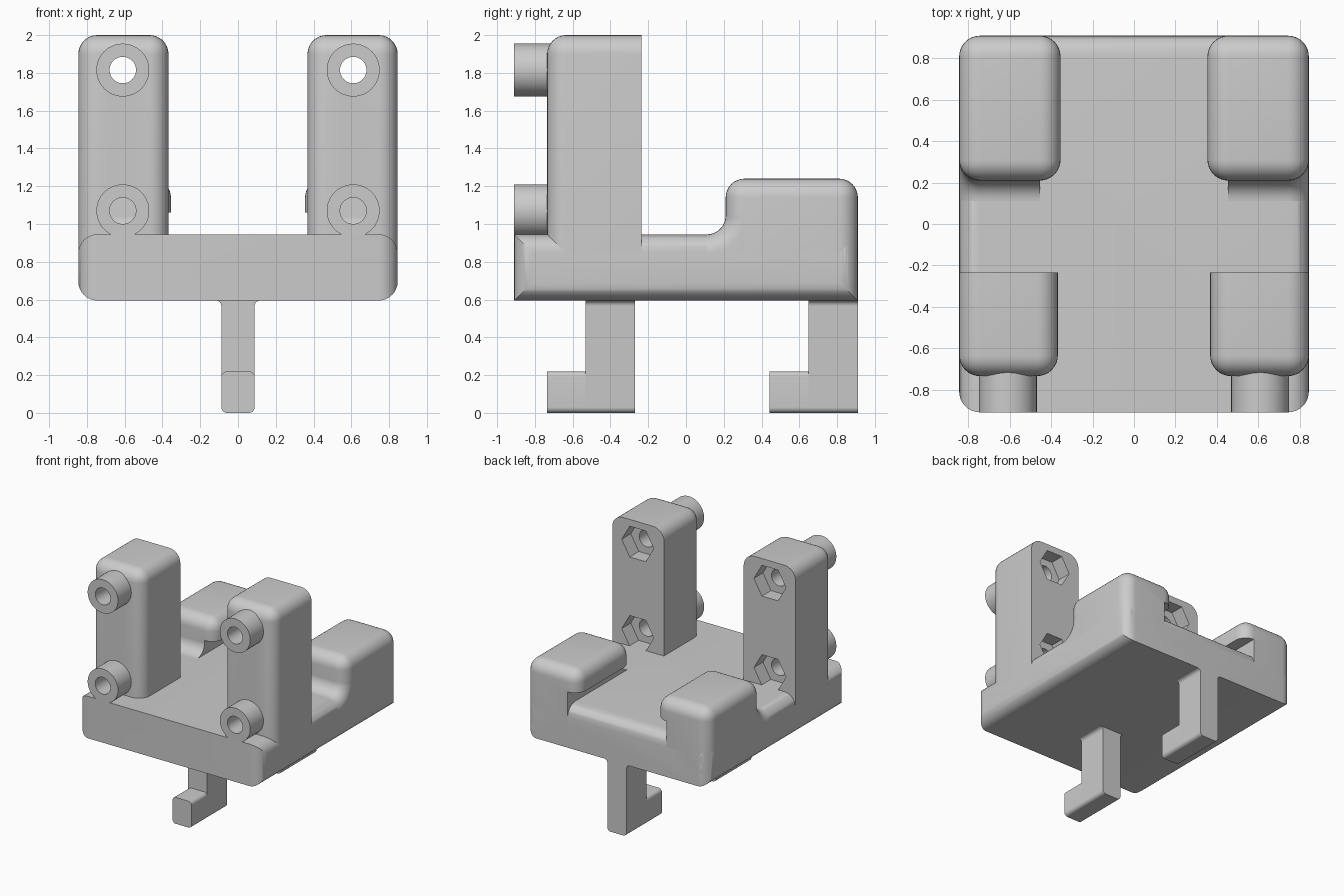
import bpy, bmesh
from math import sin, cos, pi, radians
from mathutils import Matrix

if "Cube" in bpy.data.objects:
    bpy.data.objects.remove(bpy.data.objects["Cube"], do_unlink=True)

GREY = (0.6, 0.6, 0.6, 1)
mat = bpy.data.materials.new("plain_grey")
mat.use_nodes = True
mat.diffuse_color = GREY
mat.node_tree.nodes["Principled BSDF"].inputs["Base Color"].default_value = GREY

R = 0.1                    # main edge radius
W, D = 0.845, 0.91         # half width and half depth
Z0, Z1 = 0.595, 0.945      # underside and top of the base


def to_object(name, bm):
    bmesh.ops.recalc_face_normals(bm, faces=bm.faces[:])
    me = bpy.data.meshes.new(name)
    bm.to_mesh(me)
    bm.free()
    me.materials.append(mat)
    ob = bpy.data.objects.new(name, me)
    bpy.context.collection.objects.link(ob)
    return ob


def arc(cu, cv, r, start, end, n=8):
    angles = [radians(start + (end - start) * i / n) for i in range(n + 1)]
    return [(cu + r * cos(a), cv + r * sin(a)) for a in angles]


def round_rect(u0, u1, v0, v1, r):
    return (arc(u0 + r, v0 + r, r, 180, 270) + arc(u1 - r, v0 + r, r, 270, 360)
            + arc(u1 - r, v1 - r, r, 0, 90) + arc(u0 + r, v1 - r, r, 90, 180))


def prism(name, pts, axis, a, b):
    """Extrude a 2D outline along an axis from a to b."""
    place = {"x": lambda u, v, w: (w, u, v),
             "y": lambda u, v, w: (u, w, v),
             "z": lambda u, v, w: (u, v, w)}[axis]
    bm = bmesh.new()
    lo = [bm.verts.new(place(u, v, a)) for u, v in pts]
    hi = [bm.verts.new(place(u, v, b)) for u, v in pts]
    bm.faces.new(lo)
    bm.faces.new(hi)
    for i in range(len(pts)):
        j = (i + 1) % len(pts)
        bm.faces.new((lo[i], lo[j], hi[j], hi[i]))
    return to_object(name, bm)


def box(name, x0, x1, y0, y1, z0, z1, keep_sharp=None):
    """Box whose edges are rounded unless keep_sharp(edge middle, edge) says no."""
    bm = bmesh.new()
    bmesh.ops.create_cube(bm, size=1)
    for v in bm.verts:
        v.co = ((x0, x1)[v.co.x > 0], (y0, y1)[v.co.y > 0], (z0, z1)[v.co.z > 0])
    if keep_sharp:
        edges = [e for e in bm.edges
                 if not keep_sharp((e.verts[0].co + e.verts[1].co) / 2)]
        bmesh.ops.bevel(bm, geom=edges, offset=R, segments=8, profile=0.5,
                        affect="EDGES", clamp_overlap=True)
    return to_object(name, bm)


def combine(ob, tools, operation="DIFFERENCE"):
    """Apply booleans, then remove the tools."""
    for t in tools:
        m = ob.modifiers.new("cut", "BOOLEAN")
        m.operation, m.solver, m.object = operation, "EXACT", t
    bpy.context.view_layer.update()
    deps = bpy.context.evaluated_depsgraph_get()
    me = bpy.data.meshes.new_from_object(ob.evaluated_get(deps))
    ob.modifiers.clear()
    ob.data = me
    for t in tools:
        bpy.data.objects.remove(t, do_unlink=True)
    return ob


def finish(ob):
    bpy.ops.object.select_all(action="DESELECT")
    ob.select_set(True)
    bpy.context.view_layer.objects.active = ob
    bpy.ops.object.shade_smooth_by_angle(angle=radians(32))
    return ob


def finish_pair(ob):
    """Finish a left part and mirror it to the right."""
    finish(ob)
    twin = ob.copy()
    twin.data = ob.data.copy()
    twin.data.transform(Matrix.Scale(-1, 4, (1, 0, 0)))
    twin.data.flip_normals()
    twin.name = ob.name.replace("left", "right")
    bpy.context.collection.objects.link(twin)


# Base: crossing rounded outlines give mitred corners
base = prism("base", round_rect(-W, W, Z0, Z1, R), "y", -D, D)
plan = prism("plan", round_rect(-W, W, -D, D, R), "z", 0, 1.5)
side = prism("side", [(-D, Z0), (D, Z0)] + arc(D - R, Z1 - R, R, 0, 90) + [(-D, Z1)],
             "x", -1, 1)
finish(combine(base, [plan, side], "INTERSECT"))

# Front towers with bolt holes and hexagonal nut pockets
HOLE_X, HOLES = 0.61, {"lower": 1.07, "upper": 1.815}
BACK, FOOT = -0.235, 0.7


def hole(z):
    return prism("hole", arc(HOLE_X, z, 0.07, 0, 351.43, 41), "y", -1.1, 0)


tower = box("left_tower", 0.368, W, -0.735, BACK, FOOT, 2,
            lambda m: m.z < FOOT + 0.01 or m.y > BACK - 0.01)
tools = []
for z in HOLES.values():
    tools += [hole(z), prism("nut", arc(HOLE_X, z, 0.148, 0, 300, 5), "y", BACK - 0.12, 0)]
finish_pair(combine(tower, tools))

# Round bosses in front of the towers
for level, z in HOLES.items():
    boss = prism("left_boss_" + level, arc(HOLE_X, z, 0.14, 0, 352.5, 47), "y", -D, -0.6)
    finish_pair(combine(boss, [hole(z)]))

# Rear blocks with an undercut on the inner side
FRONT, INNER = 0.21, 0.355
block = box("left_rear_block", INNER, W, FRONT, D, FOOT, 1.24,
            lambda m: m.z < FOOT + 0.01)
undercut = box("undercut", INNER - R, INNER + R, 0, 1, 0.6, 1.06)
finish_pair(combine(block, [undercut]))

# Cove between base and rear block, flared at the outer side
cove = box("left_rear_cove", INNER + R, W, FRONT - R, FRONT + R, Z1 - R, Z1 + R)
outline = ([(0.3, 0), (0.3, R)] + arc(W - R, 2 * R, R, -90, 0)
           + [(W + R, 2 * R), (W + R, 0)])
bm = bmesh.new()
vs = [bm.verts.new((x, FRONT - R, Z1 + R + r)) for x, r in outline]
for a, b in zip(vs, vs[1:]):
    bm.edges.new((a, b))
bmesh.ops.spin(bm, geom=bm.verts[:] + bm.edges[:], cent=(0, FRONT - R, Z1 + R),
               axis=(1, 0, 0), angle=2 * pi, steps=40, use_duplicate=False)
bmesh.ops.remove_doubles(bm, verts=bm.verts[:], dist=0.0005)
finish_pair(combine(cove, [to_object("cove_cutter", bm)]))

# Hooks under the base: flared stem plus rounded toe
HW, r = 0.088, 0.03
stem = (arc(-HW + r, r, r, 180, 270) + arc(HW - r, r, r, 270, 360)
        + arc(HW + r, Z0 - r, r, 180, 90) + [(HW + r, Z0 + r), (-HW - r, Z0 + r)]
        + arc(-HW - r, Z0 - r, r, 90, 0))
for where, y in (("front", -0.27), ("rear", D)):
    finish(prism(where + "_hook_stem", stem, "y", y - 0.262, y))
    finish(prism(where + "_hook_toe", round_rect(-HW, HW, 0, 0.22, r), "y",
                 y - 0.467, y - 0.2))
